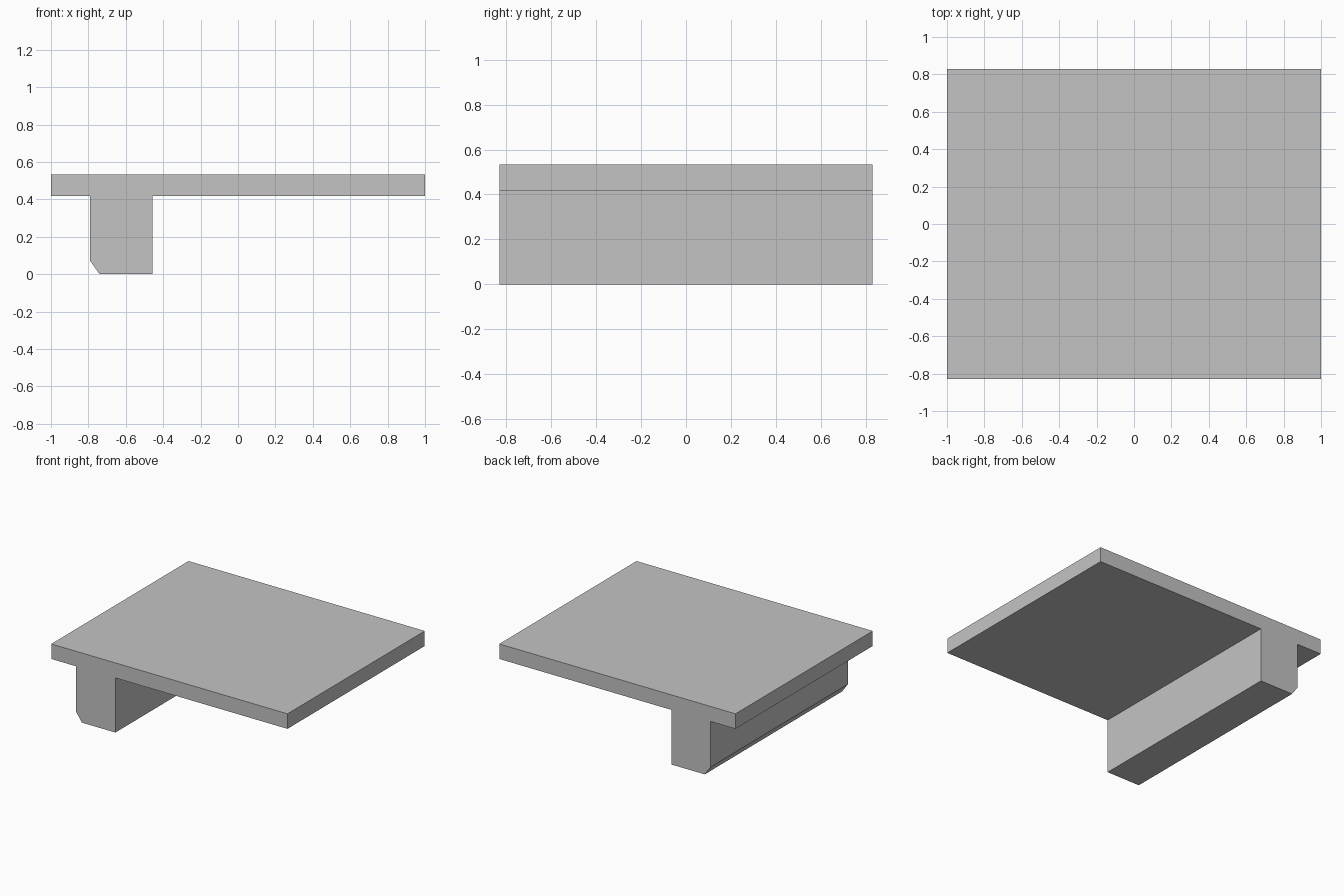
import bpy
import bmesh

cube = bpy.data.objects.get("Cube")
if cube:
    bpy.data.objects.remove(cube, do_unlink=True)

HALF_DEPTH = 0.83
SLAB_BOTTOM, SLAB_TOP = 0.418, 0.533

# Single plain grey
grey = bpy.data.materials.new("light_grey")
grey.use_nodes = True
colour = (0.55, 0.55, 0.55, 1)
grey.diffuse_color = colour
grey.node_tree.nodes["Principled BSDF"].inputs["Base Color"].default_value = colour


def extrude_profile(name, profile):
    """Extrude an x-z outline along the full depth."""
    bm = bmesh.new()
    face = bm.faces.new([bm.verts.new((x, -HALF_DEPTH, z)) for x, z in profile])
    result = bmesh.ops.extrude_face_region(bm, geom=[face])
    verts = [v for v in result["geom"] if isinstance(v, bmesh.types.BMVert)]
    bmesh.ops.translate(bm, verts=verts, vec=(0, 2 * HALF_DEPTH, 0))
    bmesh.ops.recalc_face_normals(bm, faces=bm.faces[:])
    mesh = bpy.data.meshes.new(name)
    bm.to_mesh(mesh)
    bm.free()
    mesh.materials.append(grey)
    obj = bpy.data.objects.new(name, mesh)
    bpy.context.collection.objects.link(obj)
    return obj


# Flat deck
extrude_profile("deck_slab", [(-1, SLAB_BOTTOM), (1, SLAB_BOTTOM),
                              (1, SLAB_TOP), (-1, SLAB_TOP)])

# Off-centre beam with one chamfered lower edge
extrude_profile("support_beam", [(-0.74, 0), (-0.457, 0), (-0.457, SLAB_BOTTOM),
                                 (-0.79, SLAB_BOTTOM), (-0.79, 0.07)])
